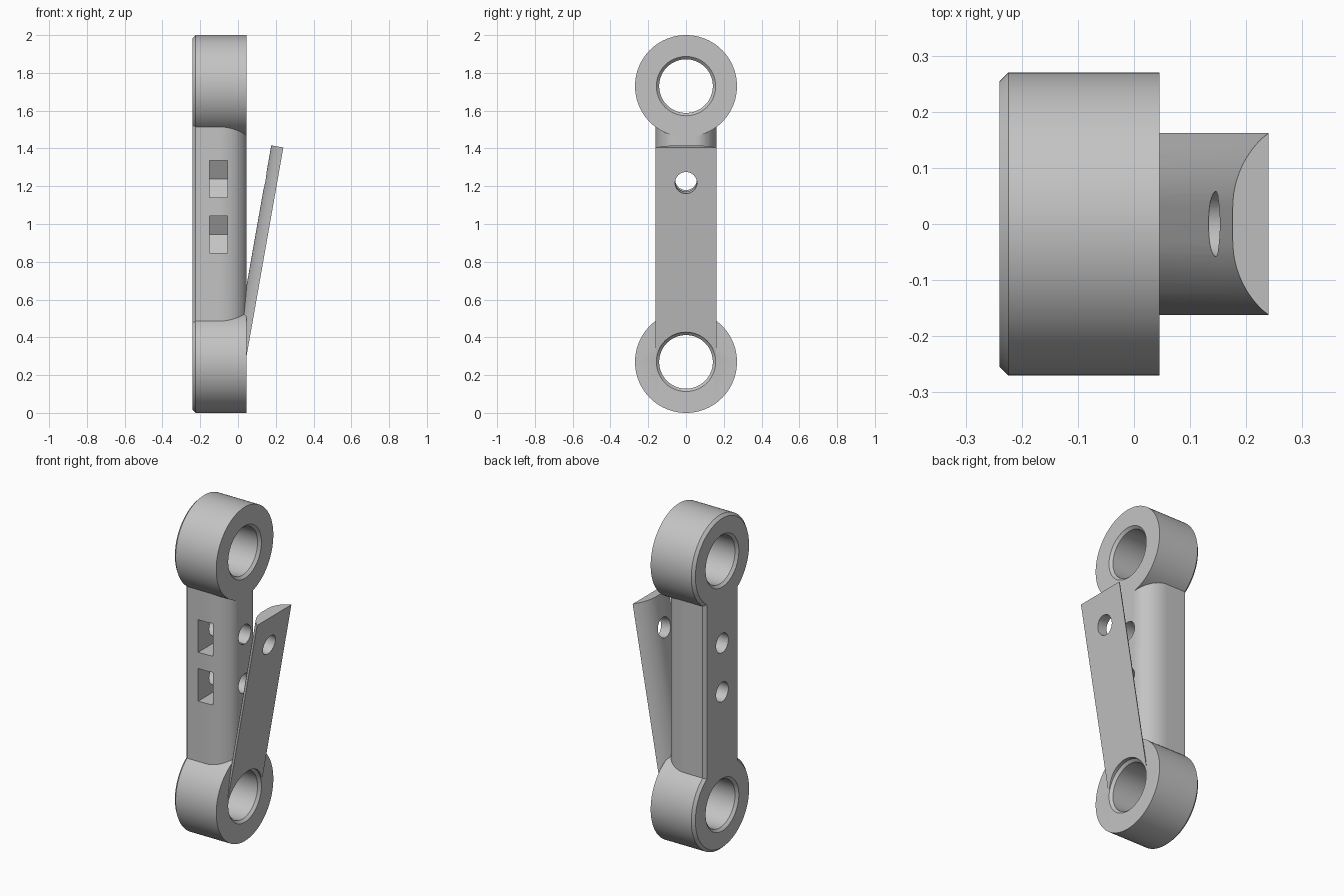
import bpy, bmesh, math
from mathutils import Matrix

cube = bpy.data.objects.get("Cube")
if cube:
    bpy.data.objects.remove(cube, do_unlink=True)

steel = bpy.data.materials.new("plain_grey")
steel.use_nodes = True
GREY = (0.55, 0.55, 0.55, 1)
steel.diffuse_color = GREY
steel.node_tree.nodes["Principled BSDF"].inputs["Base Color"].default_value = GREY

# Local x, y, z become world y, z, x
ALONG_X = Matrix(((0, 0, 1, 0), (1, 0, 0, 0), (0, 1, 0, 0), (0, 0, 0, 1)))
move = lambda x, y, z: Matrix.Translation((x, y, z))


def loft(name, rings, matrix):
    """Skin a closed solid through equal-sized loops of points."""
    bm = bmesh.new()
    loops = [[bm.verts.new(p) for p in ring] for ring in rings]
    n = len(loops[0])
    for a, b in zip(loops, loops[1:]):
        for i in range(n):
            j = (i + 1) % n
            bm.faces.new((a[i], a[j], b[j], b[i]))
    bm.faces.new(loops[0])
    bm.faces.new(loops[-1])
    bm.transform(matrix)
    bmesh.ops.recalc_face_normals(bm, faces=bm.faces)
    mesh = bpy.data.meshes.new(name)
    bm.to_mesh(mesh)
    bm.free()
    mesh.materials.append(steel)
    obj = bpy.data.objects.new(name, mesh)
    bpy.context.collection.objects.link(obj)
    return obj


def prism(name, outline, z0, z1, matrix):
    return loft(name, [[(x, y, z) for x, y in outline] for z in (z0, z1)], matrix)


def lathe(name, profile, matrix, sides=96):
    turn = [math.tau * i / sides for i in range(sides)]
    return loft(name, [[(r * math.cos(t), r * math.sin(t), z) for t in turn]
                       for z, r in profile], matrix)


def combine(target, tool, operation):
    tool.hide_render = True
    mod = target.modifiers.new(operation.lower(), "BOOLEAN")
    mod.operation, mod.object, mod.solver = operation, tool, "EXACT"
    bpy.context.view_layer.objects.active = target
    bpy.ops.object.modifier_apply(modifier=mod.name)
    bpy.data.objects.remove(tool, do_unlink=True)


BACK, FACE, CH = -0.24, 0.045, 0.016
HALF = 0.162
EYES = (0.27, 1.73)
HOLES = (0.945, 1.2375)

# Shaft: chamfered back, rounded front with a narrow flat
half = [(BACK, HALF - CH), (BACK + CH, HALF)]
for i in range(17):
    a = math.pi / 2 * i / 16
    half.append((-0.1 + (FACE + 0.1) * math.sin(a), 0.05 + (HALF - 0.05) * math.cos(a)))
outline = half + [(x, -y) for x, y in reversed(half)]
body = prism("link_body", outline, EYES[0], EYES[1], Matrix())

# Round eyes at both ends
for z in EYES:
    eye = lathe("eye", [(BACK, 0.27 - CH), (BACK + CH, 0.27), (FACE, 0.27)],
                move(0, 0, z) @ ALONG_X)
    combine(body, eye, "UNION")

# Tilted tongue: flat outside, bulging inside
tilt = move(0.24, 0, 1.405) @ Matrix.Rotation(math.radians(10), 4, "Y")
R, FLAT, THICK = 0.1686, 0.03, 0.065
sweep = math.asin((HALF - FLAT) / R)
half = []
for i in range(13):
    a = sweep * (1 - i / 12)
    half.append((R * (1 - math.cos(a)) - THICK, FLAT + R * math.sin(a)))
half[0] = (0, HALF)
outline = half + [(x, -y) for x, y in reversed(half)]
combine(body, prism("tongue", outline, -1.153, 0, tilt), "UNION")

# Chamfered bores through the eyes
bore = [(BACK - 0.01, 0.167), (BACK + 0.015, 0.142), (FACE - 0.015, 0.142),
        (FACE, 0.157), (0.13, 0.157)]
for z in EYES:
    combine(body, lathe("bore_cutter", bore, move(0, 0, z) @ ALONG_X), "DIFFERENCE")

# Bolt holes with hexagonal nut pockets open to the front
flat, point = 0.0975, 0.1126
pocket = [(-0.3, -flat), (point / 2, -flat), (point, 0), (point / 2, flat), (-0.3, flat)]
for z in HOLES:
    place = move(0, 0, z) @ ALONG_X
    combine(body, lathe("hole_cutter", [(-0.3, 0.058), (0.06, 0.058)], place, 48), "DIFFERENCE")
    combine(body, prism("pocket_cutter", pocket, -0.15, -0.055, place), "DIFFERENCE")

# Hole square through the tongue
place = tilt @ move(0, 0, -0.19) @ ALONG_X
combine(body, lathe("tongue_hole_cutter", [(-0.11, 0.058), (0.05, 0.058)], place, 48), "DIFFERENCE")

# Smooth rounds, crisp edges
bpy.ops.object.select_all(action="DESELECT")
body.select_set(True)
bpy.context.view_layer.objects.active = body
bpy.ops.object.shade_smooth_by_angle(angle=math.radians(25))
